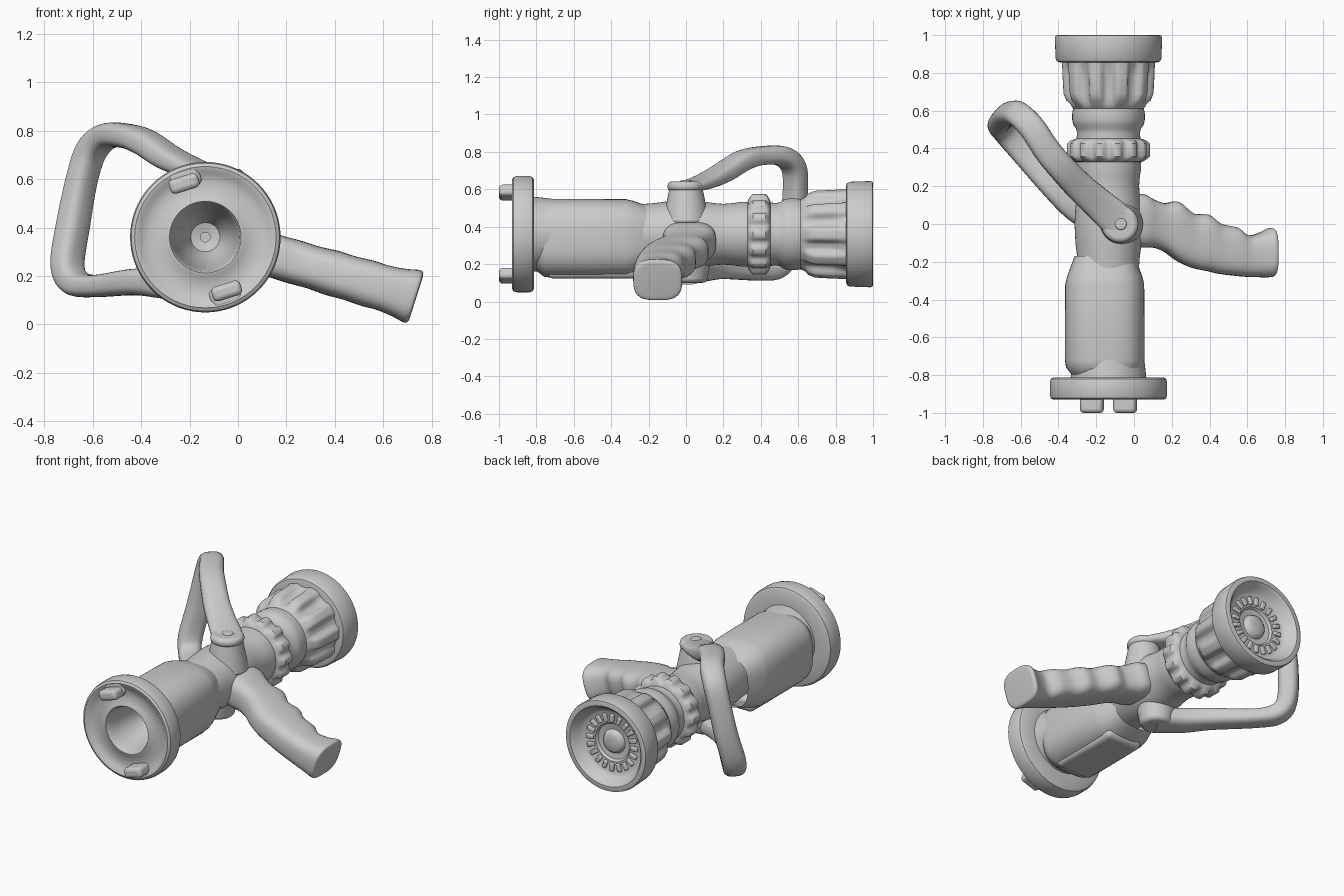
import bpy, bmesh, math
from mathutils import Vector

if "Cube" in bpy.data.objects:
    bpy.data.objects.remove(bpy.data.objects["Cube"])

CX, CZ = -0.135, 0.36          # barrel axis runs along y
TAU = 2 * math.pi


def finish(name, bm, angle=40):
    bmesh.ops.recalc_face_normals(bm, faces=bm.faces)
    me = bpy.data.meshes.new(name)
    bm.to_mesh(me)
    bm.free()
    ob = bpy.data.objects.new(name, me)
    bpy.context.collection.objects.link(ob)
    bpy.ops.object.select_all(action='DESELECT')
    ob.select_set(True)
    bpy.context.view_layer.objects.active = ob
    bpy.ops.object.shade_smooth_by_angle(angle=math.radians(angle))
    return ob


def loft(name, rings, caps=True, angle=40):
    bm = bmesh.new()
    vs = [[bm.verts.new(p) for p in r] for r in rings]
    n = len(rings[0])
    for a, b in zip(vs, vs[1:]):
        for i in range(n):
            j = (i + 1) % n
            bm.faces.new((a[i], a[j], b[j], b[i]))
    if caps:
        bm.faces.new(vs[0])
        bm.faces.new(vs[-1])
    return finish(name, bm, angle)


def lathe(name, profile, caps=True, ribs=0, seg=72):
    """profile: (y, radius, rib height); ribs are smoothed square waves."""
    rings = []
    for y, r, *amp in profile:
        ring = []
        for i in range(seg):
            a = TAU * i / seg
            w = max(-1, min(1, 1.8 * math.cos(ribs * a) + .3)) if ribs else 0
            q = r + (amp[0] * (w + 1) / 2 if amp else 0)
            ring.append((CX + q * math.cos(a), y, CZ + q * math.sin(a)))
        rings.append(ring)
    return loft(name, rings, caps)


def super_pt(a, n):
    c, s = math.cos(a), math.sin(a)
    return (math.copysign(abs(c) ** (2 / n), c), math.copysign(abs(s) ** (2 / n), s))


def catmull(pts, steps):
    P = [pts[0]] + pts + [pts[-1]]
    out = []
    for k in range(1, len(P) - 2):
        for s in range(steps):
            t = s / steps
            out.append([0.5 * (2 * b + (c - a) * t + (2 * a - 5 * b + 4 * c - d) * t * t
                               + (3 * b - a - 3 * c + d) * t ** 3)
                        for a, b, c, d in zip(P[k - 1], P[k], P[k + 1], P[k + 2])])
    return out + [list(pts[-1])]


def sweep(name, pts, side, n=3, steps=5, seg=28, axis=None):
    """pts: (x, y, z, half width along side, half thickness)."""
    path = catmull(pts, steps)
    rings = []
    for i, p in enumerate(path):
        c = Vector(p[:3])
        t = axis or (Vector(path[min(i + 1, len(path) - 1)][:3]) - Vector(path[max(i - 1, 0)][:3]))
        t = t.normalized()
        u = (side - t * side.dot(t)).normalized()
        v = t.cross(u)
        rings.append([c + u * (p[3] * e[0]) + v * (p[4] * e[1])
                      for e in (super_pt(TAU * k / seg, n) for k in range(seg))])
    return loft(name, rings)


def soften(ob, name, bevel):
    ob.name = name
    m = ob.modifiers.new("bevel", 'BEVEL')
    m.width, m.segments = bevel, 3
    bpy.ops.object.shade_smooth_by_angle(angle=math.radians(40))


def box(name, loc, size, rot=0, bevel=0.015):
    bpy.ops.mesh.primitive_cube_add(size=1, location=loc, rotation=(0, rot, 0))
    bpy.context.object.scale = size
    bpy.ops.object.transform_apply(location=False, rotation=False, scale=True)
    soften(bpy.context.object, name, bevel)


def disc(name, x, y, z0, z1, r0, r1, bevel=0.015):
    bpy.ops.mesh.primitive_cone_add(vertices=40, radius1=r0, radius2=r1, depth=z1 - z0,
                                    location=(x, y, (z0 + z1) / 2))
    soften(bpy.context.object, name, bevel)


# Inlet coupling: bore, collar, dished flange and short neck
lathe("inlet_coupling", [(-.60, .02), (-.61, .06), (-.68, .09), (-.76, .115), (-.82, .125), (-.87, .135),
      (-.91, .142), (-.920, .148), (-.920, .156), (-.91, .168), (-.908, .23), (-.915, .262),
      (-.926, .275), (-.93, .292), (-.922, .306), (-.90, .311), (-.84, .311), (-.82, .305),
      (-.812, .29), (-.812, .20), (-.72, .19)], caps=False)

# Two coupling lugs, half a turn apart
for s in (1, -1):
    box("coupling_lug", (CX - s * .088, -.945, CZ + s * .222), (.125, .11, .062), rot=-.3, bevel=.02)
    box("lug_base", (CX - s * .088, -.9, CZ + s * .245), (.14, .06, .09), rot=-.3, bevel=.025)

# Squared body sleeve with a flat keel
sleeve = [(-.815, .165), (-.785, .185), (-.76, .205), (-.72, .211), (-.5, .211), (-.32, .209),
          (-.28, .20), (-.22, .178), (-.17, .16)]
loft("body_sleeve", [[(-.155 + h * p[0], y, .338 + h * p[1])
     for p in (super_pt(TAU * k / 64, 2.8) for k in range(64))] for y, h in sleeve], caps=False)
box("sleeve_keel", (-.155, -.5, .17), (.25, .48, .095), bevel=.03)

# Valve barrel and neck
lathe("valve_barrel", [(-.25, .16), (-.18, .165), (-.1, .175), (0, .18), (.09, .175), (.15, .166),
      (.2, .162), (.25, .166), (.29, .172), (.34, .172), (.45, .17), (.48, .166), (.505, .172),
      (.525, .186), (.55, .192), (.585, .192), (.61, .188), (.66, .19)])

# Knobbed selector ring
lathe("selector_ring", [(.325, .16, 0), (.332, .185, .0), (.345, .194, .012), (.358, .198, .021),
      (.425, .198, .021), (.438, .194, .012), (.448, .185, 0), (.455, .16, 0)], ribs=14, seg=126)

# Ribbed bumper
lathe("ribbed_bumper", [(.60, .17, 0), (.612, .188, 0), (.635, .196, .006), (.655, .2, .024),
      (.69, .202, .036), (.78, .208, .035), (.83, .22, .025), (.88, .24, .008)], ribs=10, seg=140, caps=False)

# Outlet rim with dished face, tooth ring and centre plug
lathe("outlet_rim", [(.855, .18), (.855, .255), (.86, .272), (.875, .28), (.985, .284), (.997, .28),
      (1.0, .272), (1.0, .25), (.985, .235), (.945, .215), (.93, .19), (.93, .12), (.915, .11),
      (.91, .075), (.93, .065), (.94, .05), (.94, .01)])
for i in range(20):
    a = TAU * i / 20
    box("outlet_tooth", (CX + .155 * math.cos(a), .93, CZ + .155 * math.sin(a)),
        (.05, .03, .026), rot=-a, bevel=.006)

# Pivot bosses above and below the valve
disc("upper_boss", -.075, 0, .42, .61, .125, .088)
disc("pivot_bolt", -.07, 0, .62, .65, .035, .03, .006)
disc("lower_boss", -.15, .02, .10, .30, .09, .13, .02)
disc("lever_pivot", -.075, 0, .592, .642, .1, .096, .02)

# Shutoff bail handle, one looped sweep from upper pivot to lower pivot
sweep("bail_handle", [(-.04, -.03, .615, .075, .025), (-.10, .03, .62, .09, .03), (-.19, .11, .645, .084, .04),
      (-.29, .20, .69, .078, .05), (-.385, .30, .752, .074, .053), (-.46, .39, .778, .072, .05),
      (-.54, .51, .778, .07, .052),
      (-.605, .575, .72, .068, .055), (-.645, .585, .6, .066, .055), (-.68, .57, .42, .068, .06),
      (-.705, .53, .25, .07, .058), (-.675, .48, .175, .066, .054), (-.59, .38, .158, .064, .046),
      (-.42, .19, .175, .067, .055), (-.29, .08, .165, .08, .06), (-.15, .01, .145, .085, .055)],
      Vector((.68, .73, 0)), n=2.8)

# Pistol grip with finger grooves: (x, rear edge y, front edge y, half height)
edges = [(-.05, -.12, .15, .10), (.04, -.125, .16, .105), (.10, -.125, .13, .095), (.16, -.145, .11, .09),
         (.23, -.195, .118, .092), (.31, -.232, .057, .09), (.39, -.25, .05, .095), (.455, -.265, .002, .093),
         (.54, -.275, -.018, .097), (.60, -.28, -.06, .095), (.67, -.282, -.045, .103), (.715, -.282, -.022, .113),
         (.733, -.276, -.027, .107), (.737, -.255, -.05, .085)]
sweep("pistol_grip", [(x, (a + b) / 2, .282 - .292 * (x - .15), (b - a) / 2, h) for x, a, b, h in edges],
      Vector((0, 1, 0)), n=3, steps=4, seg=36, axis=Vector((.95, 0, -.3)))
